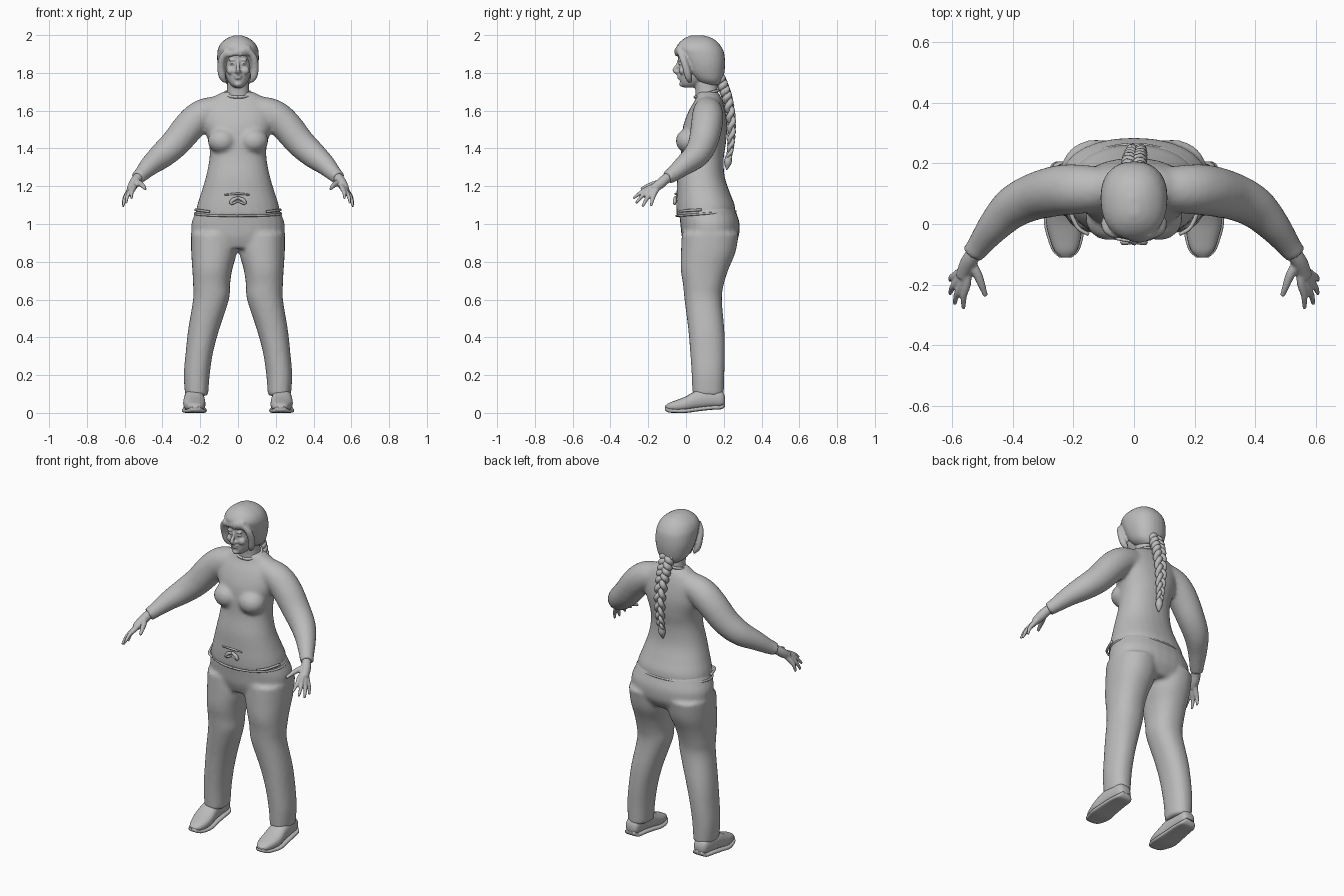
import bpy, bmesh, math
from mathutils import Vector, Matrix

grey = bpy.data.materials.new("soft grey")
grey.diffuse_color = (0.5, 0.5, 0.5, 1)


def skin(bm, rings):
    """Join rings of points into a closed tube."""
    vs = [[bm.verts.new(p) for p in r] for r in rings]
    n = len(vs[0])
    faces = [bm.faces.new(vs[0][::-1]), bm.faces.new(vs[-1])]
    for a, b in zip(vs, vs[1:]):
        for i in range(n):
            j = (i + 1) % n
            faces.append(bm.faces.new((a[i], a[j], b[j], b[i])))
    bmesh.ops.recalc_face_normals(bm, faces=faces)


def smooth_rows(rows, steps=4):
    """Catmull-Rom interpolation of rows of numbers."""
    out = []
    for i in range(len(rows) - 1):
        p = [rows[max(0, min(len(rows) - 1, i + k))] for k in (-1, 0, 1, 2)]
        for s in range(steps):
            t = s / steps
            out.append([0.5 * (2 * b + (c - a) * t + (2 * a - 5 * b + 4 * c - d) * t * t
                               + (3 * b - a - 3 * c + d) * t ** 3) for a, b, c, d in zip(*p)])
    return out + [list(rows[-1])]


def loft(bm, rows, axis='z', n=28, power=0.9, steps=4):
    """Rows: height, low and high of first axis, low and high of second axis."""
    rings = []
    for h, a0, a1, b0, b1 in smooth_rows(rows, steps):
        ring = []
        for i in range(n):
            t = 2 * math.pi * i / n
            c, s = math.cos(t), math.sin(t)
            u = (a0 + a1) / 2 + (a1 - a0) / 2 * math.copysign(abs(c) ** power, c)
            v = (b0 + b1) / 2 + (b1 - b0) / 2 * math.copysign(abs(s) ** power, s)
            ring.append((u, v, h) if axis == 'z' else (u, h, v))
        rings.append(ring)
    skin(bm, rings)


def tube(bm, rows, n=12, steps=4):
    """Rows: x, y, z, radius."""
    rows = smooth_rows(rows, steps)
    pts = [Vector(r[:3]) for r in rows]
    rings, side = [], None
    for i, p in enumerate(pts):
        d = (pts[min(i + 1, len(pts) - 1)] - pts[max(i - 1, 0)]).normalized()
        if side is None:
            side = d.orthogonal()
        side = (side - d * side.dot(d)).normalized()
        up = d.cross(side)
        rings.append([p + max(rows[i][3], 0.001) * (side * math.cos(2 * math.pi * k / n)
                      + up * math.sin(2 * math.pi * k / n)) for k in range(n)])
    skin(bm, rings)


def ball(bm, c, r):
    bmesh.ops.create_uvsphere(bm, u_segments=20, v_segments=12, radius=1,
                              matrix=Matrix.Translation(c) @ Matrix.Diagonal((*r, 1)))


def finish(bm, name, voxel=0, smooth=0):
    me = bpy.data.meshes.new(name)
    bm.to_mesh(me)
    bm.free()
    me.materials.append(grey)
    for p in me.polygons:
        p.use_smooth = True
    ob = bpy.data.objects.new(name, me)
    bpy.context.collection.objects.link(ob)
    if voxel:
        m = ob.modifiers.new("blend", 'REMESH')
        m.mode, m.voxel_size, m.use_smooth_shade = 'VOXEL', voxel, True
        if smooth:
            m = ob.modifiers.new("soften", 'SMOOTH')
            m.factor, m.iterations = 0.5, smooth
    return ob


def flip(rows, s):
    return [(s * r[0], *r[1:]) for r in rows]


# shirt: torso, bust and sleeves blended together
bm = bmesh.new()
loft(bm, [(z, -w, w, f, b) for z, w, f, b in (
    (1.04, .226, -.05, .262), (1.10, .216, -.052, .258), (1.16, .197, -.05, .235),
    (1.25, .17, -.046, .205), (1.35, .151, -.03, .2), (1.43, .155, -.025, .212),
    (1.52, .185, -.015, .218), (1.60, .19, .015, .207), (1.66, .15, .05, .19),
    (1.70, .08, .06, .17))])
for s in (1, -1):
    ball(bm, (s * .083, .02, 1.44), (.078, .075, .068))
    tube(bm, flip([(.08, .115, 1.61, .07), (.18, .115, 1.582, .082), (.25, .11, 1.525, .084),
                   (.33, .09, 1.43, .078), (.40, .055, 1.365, .07), (.46, -.005, 1.315, .056),
                   (.512, -.072, 1.262, .041), (.532, -.1, 1.245, .038)], s), 20)
finish(bm, "shirt", .011, 6)

# collar
bm = bmesh.new()
tube(bm, [(.07 * math.sin(a), .11 - .062 * math.cos(a), 1.69 - .018 * math.cos(a), .008)
          for a in [i * math.pi / 12 for i in range(25)]], 8, 2)
finish(bm, "collar")

# trousers: hips and legs blended together
bm = bmesh.new()
loft(bm, [(.87, -.235, .235, .0, .24), (.93, -.245, .245, -.022, .278), (1.0, -.247, .247, -.03, .284),
          (1.05, -.23, .23, -.035, .27), (1.09, -.215, .215, -.035, .255)])
for s in (1, -1):
    rows = [(.09, .158, .28, .035, .2), (.2, .15, .287, .03, .203), (.32, .132, .277, .022, .206),
            (.44, .1, .264, .012, .203), (.6, .048, .238, -.008, .19), (.68, .042, .238, -.016, .2),
            (.76, .03, .242, -.028, .225), (.85, .006, .248, -.027, .262), (.95, .0, .25, -.022, .28)]
    loft(bm, [(h, *((a, b) if s > 0 else (-b, -a)), c, d) for h, a, b, c, d in rows])
finish(bm, "trousers", .011, 5)

# waist ribbon, knot and pocket edges
bm = bmesh.new()
tube(bm, [(-.07, -.047, 1.155, .004), (0, -.056, 1.16, .006), (.06, -.049, 1.155, .004)], 8)
for s in (1, -1):
    tube(bm, [(0, -.057, 1.14, .008), (s * .03, -.06, 1.125, .01), (s * .035, -.06, 1.108, .008),
              (0, -.057, 1.12, .005)], 8)
    tube(bm, flip([(.225, .08, 1.075, .007), (.19, -.006, 1.07, .007), (.15, -.034, 1.065, .006)], s), 8)
finish(bm, "waist_ribbon")

# hem band of the shirt
bm = bmesh.new()
tube(bm, [(.228 * math.sin(a), .106 - .156 * math.cos(a), 1.055 - .012 * math.cos(a), .006)
          for a in [i * math.pi / 16 for i in range(33)]], 8, 2)
finish(bm, "shirt_hem")

# hands
for s, name in ((1, "left_hand"), (-1, "right_hand")):
    bm = bmesh.new()
    tube(bm, flip([(.52, -.085, 1.255, .026), (.54, -.115, 1.232, .027), (.553, -.14, 1.21, .027),
                   (.568, -.175, 1.185, .022)], s))
    for kx, ky, kz, tx, ty, tz in ((.552, -.195, 1.19, .563, -.28, 1.135),
                                   (.567, -.198, 1.178, .593, -.265, 1.11),
                                   (.58, -.187, 1.165, .608, -.23, 1.092),
                                   (.586, -.168, 1.16, .608, -.185, 1.095)):
        tube(bm, flip([(.552, -.14, 1.21, .015), (kx, ky, kz, .0145),
                       ((kx + tx) / 2 + .005, (ky + ty) / 2, (kz + tz) / 2 + .005, .011),
                       (tx, ty, tz, .007)], s))
    tube(bm, flip([(.545, -.12, 1.225, .017), (.518, -.165, 1.213, .016), (.502, -.205, 1.2, .012),
                   (.49, -.238, 1.185, .008)], s))
    finish(bm, name, .005, 3)

# shoes with a separate sole rim
for s, side in ((1, "left"), (-1, "right")):
    shoe = [(.207, .205, .25, .045, .085), (.19, .188, .27, .03, .115), (.13, .182, .28, .026, .127),
            (.06, .178, .286, .018, .12), (.0, .172, .29, .01, .088), (-.05, .176, .278, .008, .068),
            (-.09, .19, .262, .012, .053), (-.11, .212, .24, .022, .038)]
    fit = lambda rows: [(y, *((a, b) if s > 0 else (-b, -a)), c, d) for y, a, b, c, d in rows]
    bm = bmesh.new()
    loft(bm, fit(shoe), 'y', 20, .8)
    finish(bm, side + "_shoe")
    bm = bmesh.new()
    loft(bm, fit([(y, a - .007, b + .007, max(0, c - .01), c + .012) for y, a, b, c, d in shoe]), 'y', 20, .5)
    finish(bm, side + "_sole")

# head: skull, neck, nose, brow, lips and chin
bm = bmesh.new()
loft(bm, [(z, -w, w, f, b) for z, w, f, b in (
    (1.722, .022, -.012, .05), (1.74, .042, -.028, .08), (1.775, .062, -.034, .13),
    (1.82, .071, -.037, .15), (1.86, .074, -.038, .16), (1.90, .074, -.044, .16), (1.95, .05, -.03, .13))])
loft(bm, [(1.64, -.075, .075, .05, .18), (1.70, -.06, .06, .05, .17), (1.78, -.056, .056, .04, .16)])
tube(bm, [(0, -.036, 1.868, .008), (0, -.046, 1.84, .009), (0, -.06, 1.815, .012), (0, -.044, 1.8, .011)], 10)
ball(bm, (0, -.034, 1.785), (.022, .013, .006))
ball(bm, (0, -.033, 1.772), (.019, .013, .006))
ball(bm, (0, -.022, 1.74), (.02, .014, .014))
for s in (1, -1):
    ball(bm, (s * .011, -.044, 1.806), (.009, .011, .008))
    ball(bm, (s * .03, -.032, 1.849), (.014, .009, .006))
    ball(bm, (s * .03, -.034, 1.868), (.02, .01, .006))
    ball(bm, (s * .036, -.018, 1.812), (.025, .02, .022))
finish(bm, "head", .005, 2)

# hair cap, with side locks and a fringe
bm = bmesh.new()
loft(bm, [(z, -w, w, f, b) for z, w, f, b in (
    (1.735, .05, .09, .18), (1.76, .08, .05, .193), (1.80, .098, .01, .203), (1.85, .109, -.015, .207),
    (1.90, .11, -.04, .203), (1.93, .105, -.052, .192), (1.96, .088, -.036, .17),
    (1.985, .055, -.005, .137), (1.999, .018, .03, .09))])
for s in (1, -1):
    tube(bm, flip([(.06, -.035, 1.915, .014), (.083, -.018, 1.88, .019), (.09, .0, 1.83, .02),
                   (.083, .012, 1.78, .019), (.066, .022, 1.75, .008)], s))
for i in range(6):
    x = .055 - .024 * i
    tube(bm, [(.05 - .006 * i, -.03, 1.94, .014), ((x + .03) / 1.5, -.052 + abs(x) * .25, 1.917, .013),
              (x, -.051 + abs(x) * .25, 1.893 - .003 * (i % 3), .007)], 8)
finish(bm, "hair", .007, 2)

# braid: three woven strands down the back
path = smooth_rows([(.0, .175, 1.78), (.0, .2, 1.72), (.004, .222, 1.65), (.008, .24, 1.54),
                    (.008, .237, 1.42), (.006, .225, 1.34)], 16)
bm = bmesh.new()
for k in range(3):
    rows = []
    for i, (x, y, z) in enumerate(path):
        t = i / (len(path) - 1)
        a = t * 2 * math.pi * 3.6 + k * 2 * math.pi / 3
        w = 1 - .6 * t ** 2
        rows.append((x + .026 * w * math.sin(a), y + .014 * w * math.sin(2 * a), z, .019 * w))
    tube(bm, rows, 10, 1)
finish(bm, "braid")
bm = bmesh.new()
tube(bm, [(.006, .226, 1.36, .016), (.006, .223, 1.335, .02), (.005, .22, 1.315, .017), (.004, .215, 1.285, .002)], 10)
finish(bm, "braid_tip")
